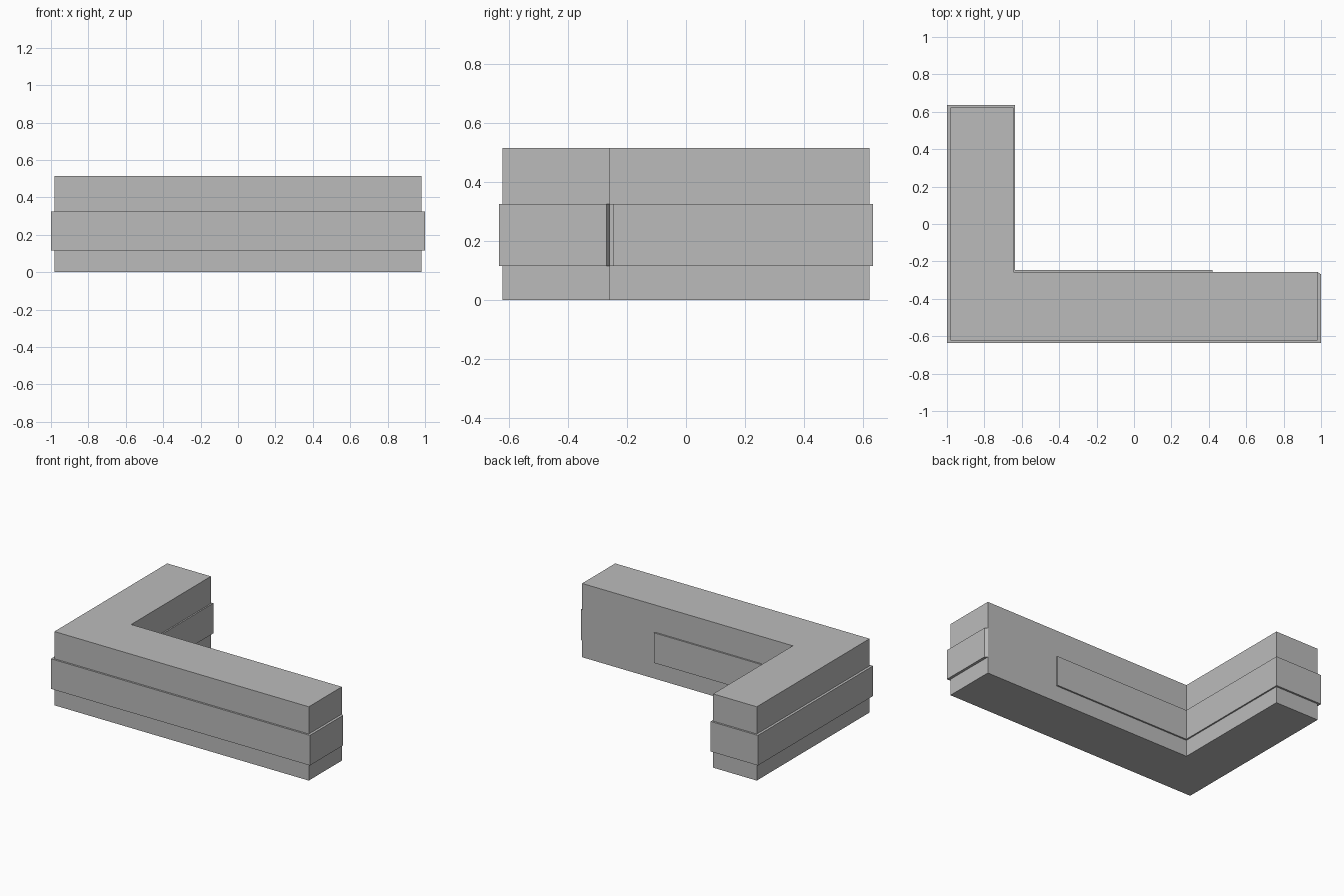
import bpy
import bmesh

cube = bpy.data.objects.get("Cube")
if cube:
    bpy.data.objects.remove(cube, do_unlink=True)

# Single matte grey
grey = bpy.data.materials.new("mid_grey")
grey.use_nodes = True
colour = (0.5, 0.5, 0.5, 1)
grey.diffuse_color = colour
grey.node_tree.nodes["Principled BSDF"].inputs["Base Color"].default_value = colour


def prism(name, outline, bottom, top):
    """Extrude a plan outline between two heights."""
    bm = bmesh.new()
    face = bm.faces.new([bm.verts.new((x, y, bottom)) for x, y in outline])
    out = bmesh.ops.extrude_face_region(bm, geom=[face])
    raised = [v for v in out["geom"] if isinstance(v, bmesh.types.BMVert)]
    bmesh.ops.translate(bm, verts=raised, vec=(0, 0, top - bottom))
    bmesh.ops.recalc_face_normals(bm, faces=bm.faces)
    mesh = bpy.data.meshes.new(name)
    bm.to_mesh(mesh)
    bm.free()
    mesh.materials.append(grey)
    obj = bpy.data.objects.new(name, mesh)
    bpy.context.collection.objects.link(obj)
    return obj


# L-shaped wall block
left, right, front, back = -0.982, 0.982, -0.622, 0.622
inner_x, inner_y = -0.645, -0.257
prism("corner_block", [
    (left, front), (right, front), (right, inner_y),
    (inner_x, inner_y), (inner_x, back), (left, back),
], 0, 0.515)

# Raised band around the middle, stopping part way along the inner side
band_end = 0.42
hidden_y = inner_y - 0.03
prism("raised_band", [
    (-1, -0.635), (1, -0.635), (1, -0.269), (right, inner_y),
    (right - 0.02, hidden_y), (band_end, hidden_y), (band_end, -0.246),
    (-0.635, -0.246), (-0.635, 0.635), (-1, 0.635),
], 0.115, 0.325)
